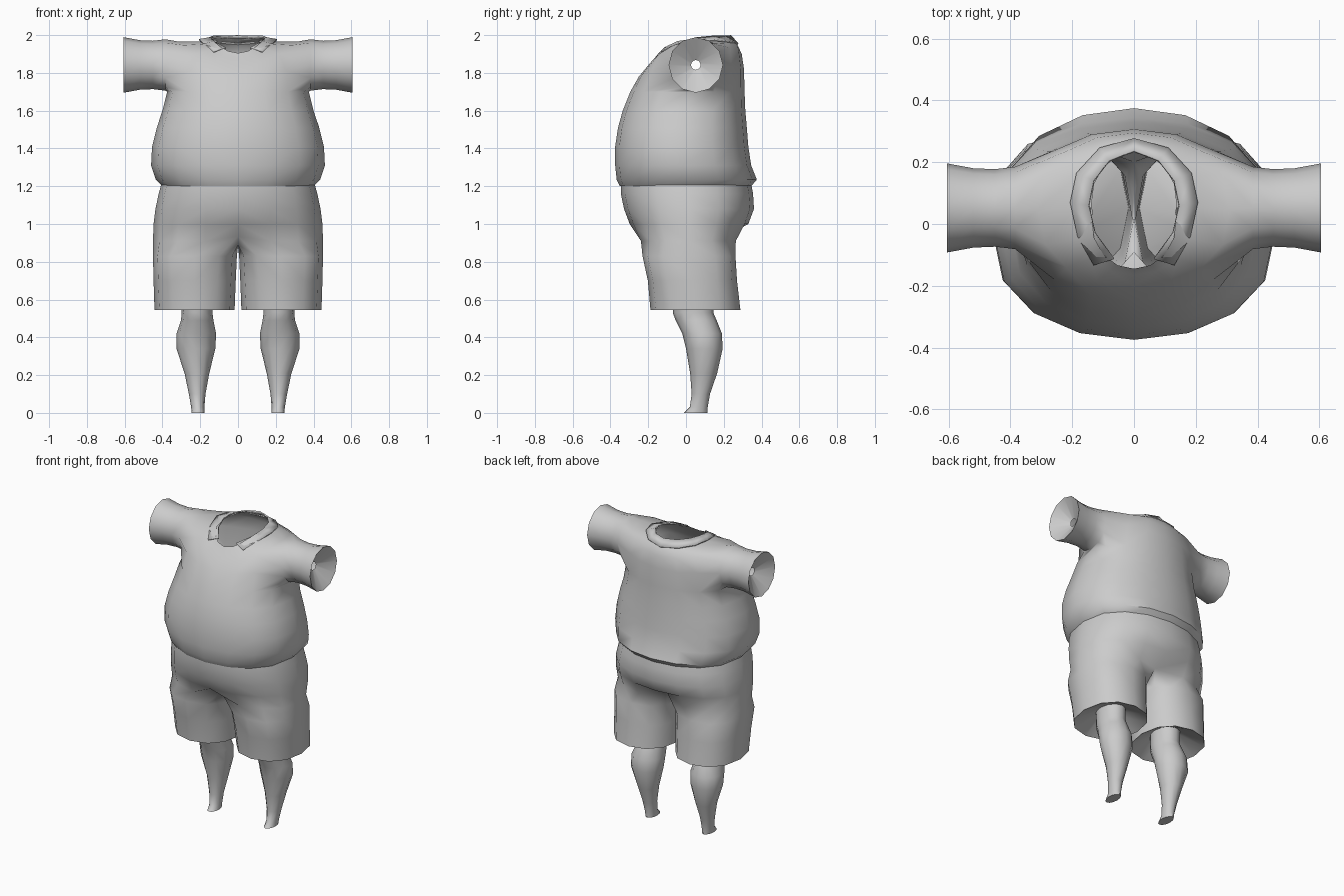
import bpy, bmesh
from math import sin, cos, pi, radians

if "Cube" in bpy.data.objects:
    bpy.data.objects.remove(bpy.data.objects["Cube"])


def signed_pow(v, p):
    return abs(v) ** p * (1 if v >= 0 else -1)


def half_ring(hw, yf, yb, zf, zs=None, zb=None):
    """Nine points from front centre round the +x side to back centre."""
    zs = zf if zs is None else zs
    zb = zf if zb is None else zb
    yc, d = (yf + yb) / 2, (yb - yf) / 2
    pts = []
    for i in range(9):
        a = i * pi / 8
        c = cos(a)
        z = zs + ((zf if c > 0 else zb) - zs) * c * c
        pts.append((0 if i in (0, 8) else hw * sin(a), yc - d * signed_pow(c, 0.8), z))
    return pts


def oval(x0, x1, y0, y1, z, n=12, start=0.0, p=1.0):
    """Closed horizontal ring fitted to a bounding box."""
    pts = []
    for k in range(n):
        a = start + 2 * pi * k / n
        pts.append(((x0 + x1) / 2 + (x1 - x0) / 2 * signed_pow(cos(a), p),
                    (y0 + y1) / 2 + (y1 - y0) / 2 * signed_pow(sin(a), p), z))
    return pts


def add_ring(bm, pts):
    return [bm.verts.new(p) for p in pts]


def skin(bm, a, b, closed):
    n = len(a)
    for i in range(n if closed else n - 1):
        j = (i + 1) % n
        bm.faces.new((a[i], a[j], b[j], b[i]))


def finish(bm, name, angle=40, thickness=0):
    """Turn the +x half into a mirrored, smooth-shaded object."""
    bmesh.ops.recalc_face_normals(bm, faces=bm.faces)
    me = bpy.data.meshes.new(name)
    bm.to_mesh(me)
    bm.free()
    ob = bpy.data.objects.new(name, me)
    bpy.context.collection.objects.link(ob)
    bpy.ops.object.select_all(action='DESELECT')
    ob.select_set(True)
    bpy.context.view_layer.objects.active = ob
    bpy.ops.object.shade_smooth_by_angle(angle=radians(angle))
    m = ob.modifiers.new("mirror", 'MIRROR')
    m.use_clip = True
    if thickness:
        s = ob.modifiers.new("thickness", 'SOLIDIFY')
        s.thickness = thickness
        s.offset = 0
    return ob


# Shirt: torso rings from hem to neck
bm = bmesh.new()
torso = [
    (0.40, -0.35, 0.345, 1.20),
    (0.435, -0.367, 0.375, 1.235),
    (0.46, -0.375, 0.345, 1.31),
    (0.455, -0.375, 0.33, 1.41),
    (0.43, -0.36, 0.322, 1.51),
    (0.40, -0.335, 0.314, 1.60),
    (0.375, -0.295, 0.31, 1.70),
    (0.36, -0.25, 0.307, 1.78, 1.84, 1.82),
    (0.31, -0.20, 0.295, 1.84, 1.965, 1.90),
    (0.20, -0.165, 0.27, 1.88, 1.965, 1.955),
    (0.14, -0.145, 0.23, 1.905, 1.98, 1.985),
]
rings = [add_ring(bm, half_ring(*t)) for t in torso]
for r, (a, b) in enumerate(zip(rings, rings[1:])):
    for i in range(8):
        if not (r in (6, 7) and 2 <= i <= 5):      # leave the armhole open
            bm.faces.new((a[i], a[i + 1], b[i + 1], b[i]))

# Sleeve grown from the armhole, ending in an inward funnel
r0, r1, r2 = rings[6:9]
prev = r0[2:7] + [r1[6]] + r2[6:1:-1] + [r1[2]]
for x, rad in [(0.385, 0.136), (0.45, 0.128), (0.52, 0.131), (0.605, 0.147), (0.53, 0.026)]:
    loop = add_ring(bm, [(x, 0.052 + rad * 0.98 * sin((k - 2) * pi / 6),
                          1.842 - rad * cos((k - 2) * pi / 6)) for k in range(12)])
    skin(bm, prev, loop, True)
    prev = loop
bmesh.ops.delete(bm, geom=[v for v in bm.verts if not v.link_faces], context='VERTS')
finish(bm, "shirt", 50)

# Collar: folded strip around the neck with an open front
bm = bmesh.new()
inner = [(0.065, -0.112, 1.932), (0.125, -0.03, 1.962), (0.146, 0.06, 1.985),
         (0.13, 0.14, 1.993), (0.08, 0.205, 1.995), (0, 0.236, 1.996)]
outer = [(0.13, -0.132, 1.912), (0.182, -0.04, 1.952), (0.206, 0.07, 1.975),
         (0.185, 0.165, 1.972), (0.11, 0.245, 1.962), (0, 0.275, 1.952)]
skin(bm, add_ring(bm, inner), add_ring(bm, outer), False)
finish(bm, "collar", 40, 0.009)

# Shorts: hips, then a leg loop closed by three crotch points
bm = bmesh.new()
hips = [(0.405, -0.345, 0.345, 1.215), (0.42, -0.345, 0.355, 1.16),
        (0.437, -0.328, 0.36, 1.08), (0.447, -0.298, 0.33, 1.00)]
rings = [add_ring(bm, half_ring(*t)) for t in hips]
top = half_ring(0.45, -0.255, 0.28, 0.91)
top[0], top[8] = (0, -0.18, 0.935), (0, 0.20, 0.935)
rings.append(add_ring(bm, top))
for a, b in zip(rings, rings[1:]):
    skin(bm, a, b, False)
prev = rings[-1] + add_ring(bm, [(0, 0.11, 0.89), (0, 0.02, 0.88), (0, -0.09, 0.89)])
for x0, x1, y0, y1, z, p in [(0.006, 0.45, -0.23, 0.262, 0.83, 0.8),
                             (0.012, 0.447, -0.202, 0.27, 0.70, 0.85),
                             (0.018, 0.442, -0.188, 0.288, 0.545, 0.9),
                             (0.135, 0.30, -0.07, 0.145, 0.62, 1.0)]:
    loop = add_ring(bm, oval(x0, x1, y0, y1, z, 12, -2 * pi / 3, p))
    skin(bm, prev, loop, True)
    prev = loop
finish(bm, "shorts", 60)

# Lower legs
bm = bmesh.new()
prev = None
for x0, x1, y0, y1, z in [(0.178, 0.246, -0.01, 0.115, 0.0),
                          (0.178, 0.248, 0.02, 0.115, 0.03),
                          (0.172, 0.26, 0.03, 0.127, 0.10),
                          (0.152, 0.283, 0.022, 0.165, 0.21),
                          (0.12, 0.326, 0.0, 0.194, 0.34),
                          (0.116, 0.325, -0.02, 0.19, 0.42),
                          (0.13, 0.302, -0.055, 0.162, 0.49),
                          (0.135, 0.298, -0.07, 0.145, 0.53),
                          (0.135, 0.30, -0.07, 0.145, 0.62)]:
    loop = add_ring(bm, oval(x0, x1, y0, y1, z))
    if prev:
        skin(bm, prev, loop, True)
    else:
        bm.faces.new(loop)
    prev = loop
finish(bm, "lower_legs", 45)
